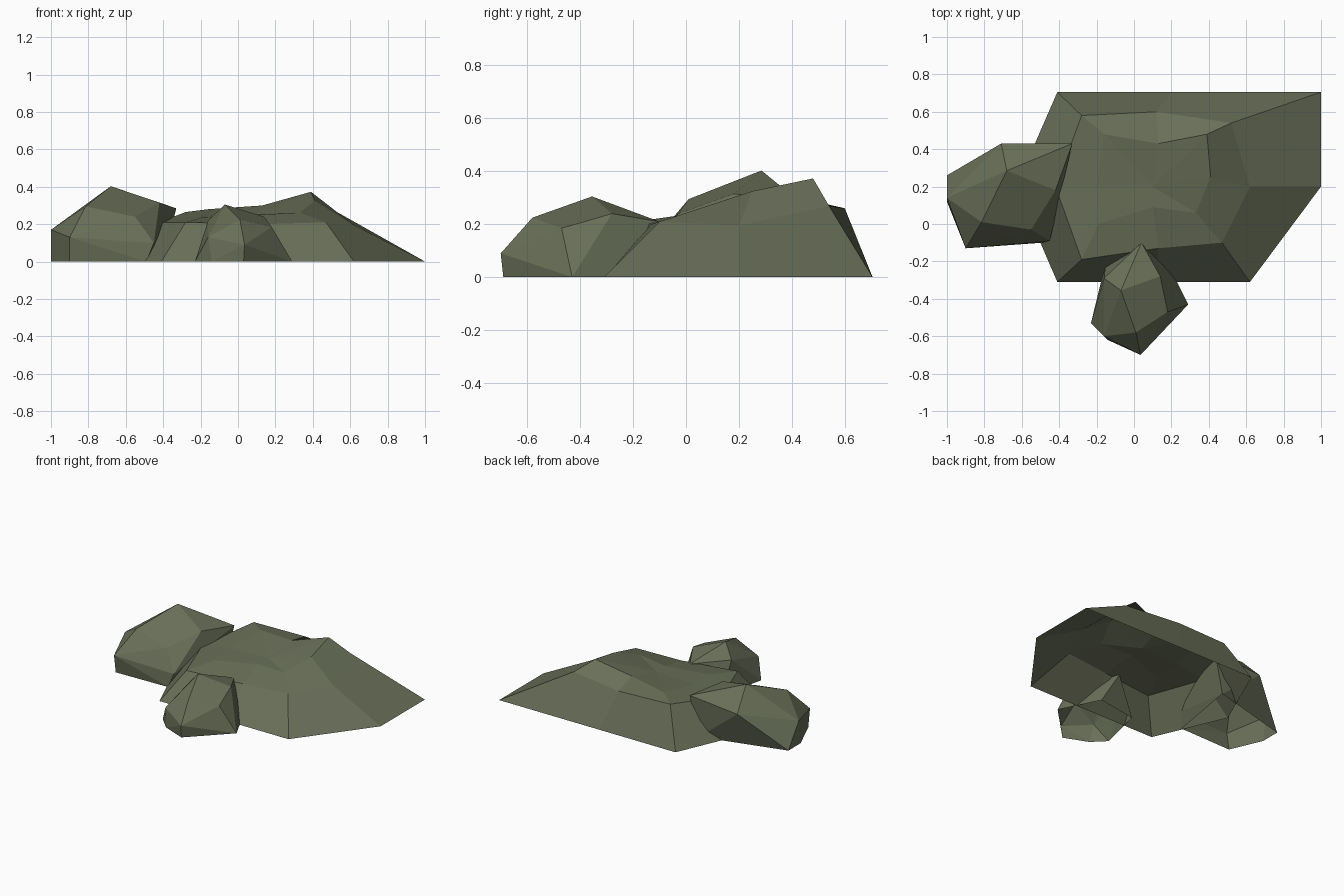
import bpy, bmesh

if "Cube" in bpy.data.objects:
    bpy.data.objects.remove(bpy.data.objects["Cube"])

stone = bpy.data.materials.new("mossy grey stone")
stone.diffuse_color = (0.14, 0.16, 0.098, 1)
stone.use_nodes = True
stone.node_tree.nodes["Principled BSDF"].inputs["Base Color"].default_value = stone.diffuse_color


def finish(bm, name):
    mesh = bpy.data.meshes.new(name)
    bm.to_mesh(mesh)
    bm.free()
    mesh.materials.append(stone)
    obj = bpy.data.objects.new(name, mesh)
    bpy.context.collection.objects.link(obj)


def ringed_rock(name, rings, top):
    """Open-bottomed rock from stacked rings closed at a top point."""
    bm = bmesh.new()
    loops = [[bm.verts.new(p) for p in ring] for ring in rings]
    n = len(rings[0])
    for a, b in zip(loops, loops[1:]):
        for i in range(n):
            j = (i + 1) % n
            bm.faces.new((a[i], a[j], b[j], b[i]))
    tip = bm.verts.new(top)
    for i in range(n):
        bm.faces.new((loops[-1][i], loops[-1][(i + 1) % n], tip))
    bmesh.ops.recalc_face_normals(bm, faces=bm.faces)
    if sum(f.normal.z * f.calc_area() for f in bm.faces) < 0:
        bmesh.ops.reverse_faces(bm, faces=bm.faces)
    finish(bm, name)


def hull_rock(name, points):
    """Chiselled boulder: convex hull of a few corners, open underneath."""
    bm = bmesh.new()
    for p in points:
        bm.verts.new(p)
    bmesh.ops.convex_hull(bm, input=bm.verts)
    bmesh.ops.recalc_face_normals(bm, faces=bm.faces)
    under = [f for f in bm.faces if all(v.co.z < 0.001 for v in f.verts)]
    bmesh.ops.delete(bm, geom=under, context='FACES')
    bmesh.ops.dissolve_limit(bm, angle_limit=0.12, verts=bm.verts, edges=bm.edges)
    finish(bm, name)


# Wide slab rock, counter-clockwise rings from the front left corner
base = [(-.41, -.31, 0), (.12, -.31, 0), (.62, -.31, 0), (1, .2, 0),
        (1, .705, 0), (.2, .705, 0), (-.41, .705, 0), (-.63, .2, 0)]
shoulder = [(-.28, -.19, .21), (.13, -.13, .20), (.47, -.10, .21), (.62, .2, .195),
            (.52, .54, .27), (.12, .60, .26), (-.28, .58, .265), (-.42, .2, .21)]
crown = [(-.19, 0, .235), (.1, .09, .25), (.33, .06, .262), (.41, .25, .325),
         (.39, .48, .373), (.13, .43, .30), (-.16, .48, .28), (-.2, .2, .245)]
ringed_rock("slab_rock", [base, shoulder, crown], (.1, .2, .255))

# Tall boulder on the left
hull_rock("left_boulder", [
    (-1, .26, 0), (-1, .12, 0), (-.9, -.11, 0), (-.49, -.10, 0), (-.40, .42, 0),
    (-1, .14, .17), (-.9, -.13, .13), (-.45, -.09, .10),
    (-.71, .43, .25), (-.33, .43, .285), (-.42, .18, .315),
    (-.55, -.03, .24), (-.815, .01, .295), (-.68, .285, .403)])

# Small boulder in front
hull_rock("front_boulder", [
    (-.23, -.53, 0), (-.14, -.62, 0), (.03, -.69, 0), (.29, -.43, 0),
    (.15, -.15, 0), (-.15, -.2, 0),
    (-.16, -.60, .13), (.035, -.70, .09), (.01, -.58, .225), (.18, -.47, .185),
    (.14, -.28, .24), (.04, -.10, .21), (-.16, -.29, .22), (-.07, -.355, .305)])
